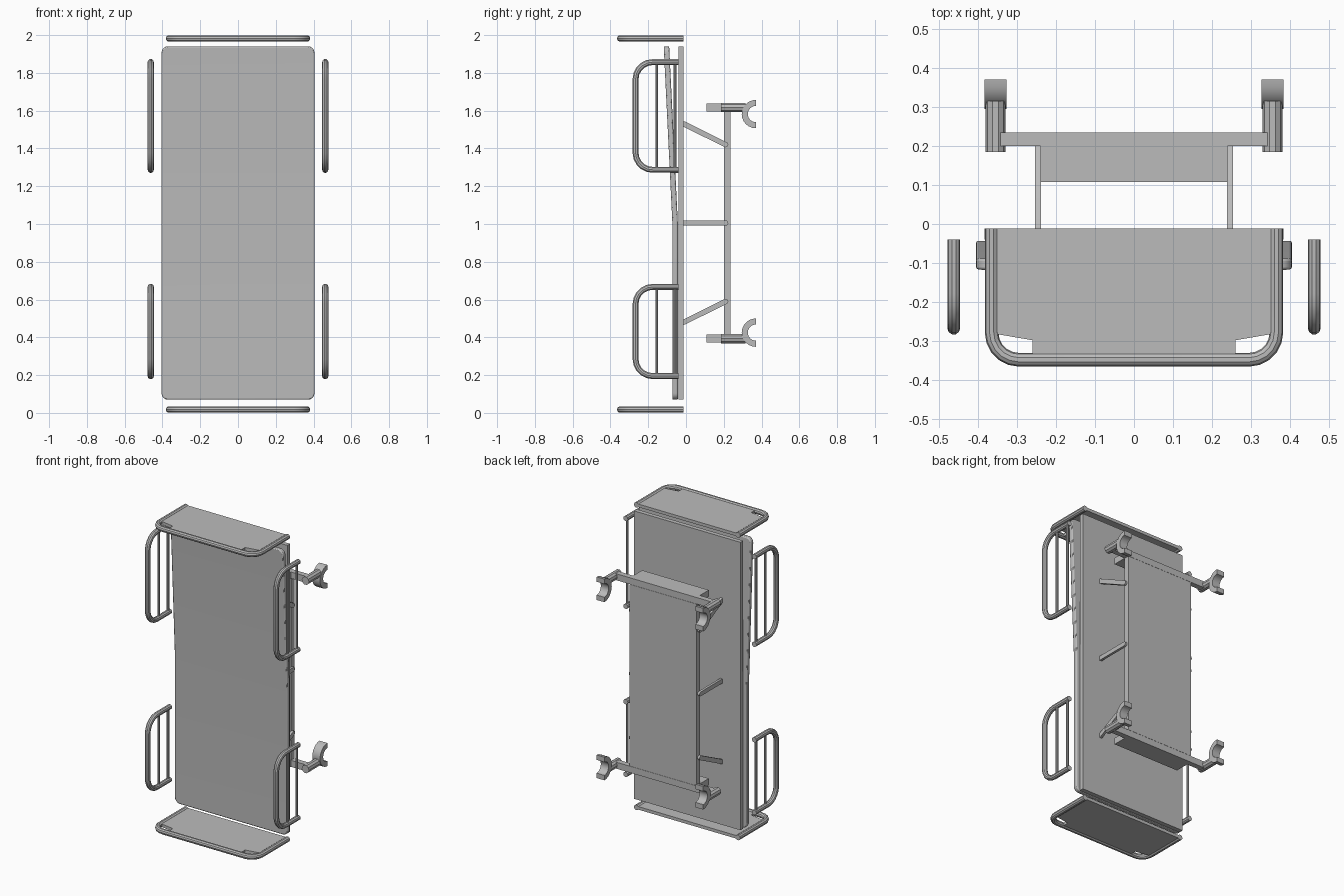
import bpy, bmesh, math
from mathutils import Vector

if "Cube" in bpy.data.objects:
    bpy.data.objects.remove(bpy.data.objects["Cube"], do_unlink=True)

GREY = (0.5, 0.5, 0.5, 1)
mat = bpy.data.materials.new("light grey")
mat.use_nodes = True
mat.diffuse_color = GREY
mat.node_tree.nodes["Principled BSDF"].inputs["Base Color"].default_value = GREY


def add_object(name, mesh, smooth=False):
    obj = bpy.data.objects.new(name, mesh)
    bpy.context.collection.objects.link(obj)
    mesh.materials.clear()
    mesh.materials.append(mat)
    if smooth:
        bpy.ops.object.select_all(action="DESELECT")
        obj.select_set(True)
        bpy.context.view_layer.objects.active = obj
        bpy.ops.object.shade_smooth_by_angle(angle=math.radians(35))
    return obj


def prism(name, outline, axis, lo, hi, smooth=False, edit=None):
    """Extrude a flat outline along x, y or z."""
    def place(a, b, h):
        return {"x": (h, a, b), "y": (a, h, b), "z": (a, b, h)}[axis]
    bm = bmesh.new()
    face = bm.faces.new([bm.verts.new(place(a, b, lo)) for a, b in outline])
    out = bmesh.ops.extrude_face_region(bm, geom=[face])
    shift = Vector(place(0, 0, hi - lo))
    bmesh.ops.translate(bm, verts=[v for v in out["geom"] if isinstance(v, bmesh.types.BMVert)], vec=shift)
    if edit:
        edit(bm)
    bmesh.ops.recalc_face_normals(bm, faces=bm.faces)
    mesh = bpy.data.meshes.new(name)
    bm.to_mesh(mesh)
    bm.free()
    return add_object(name, mesh, smooth)


def box(name, x0, x1, y0, y1, z0, z1):
    return prism(name, [(x0, y0), (x1, y0), (x1, y1), (x0, y1)], "z", z0, z1)


def rounded(points, radius, steps=5, closed=False):
    """Replace the corners of a path by curves."""
    pts = [Vector(p) for p in points]
    n = len(pts)
    path = []
    for i, p in enumerate(pts):
        if not closed and i in (0, n - 1):
            path.append(p)
            continue
        a = p + (pts[i - 1] - p).normalized() * radius
        b = p + (pts[(i + 1) % n] - p).normalized() * radius
        c = a + b - p
        for k in range(steps + 1):
            t = math.pi / 2 * k / steps
            path.append(c + (a - c) * math.cos(t) + (b - c) * math.sin(t))
    return path


def tube(name, points, radius):
    curve = bpy.data.curves.new(name, "CURVE")
    curve.dimensions = "3D"
    curve.bevel_depth = radius
    curve.bevel_resolution = 3
    curve.use_fill_caps = True
    spline = curve.splines.new("POLY")
    spline.points.add(len(points) - 1)
    for sp, p in zip(spline.points, points):
        sp.co = (*p, 1)
    temp = bpy.data.objects.new(name + "_path", curve)
    bpy.context.collection.objects.link(temp)
    dg = bpy.context.evaluated_depsgraph_get()
    mesh = bpy.data.meshes.new_from_object(temp.evaluated_get(dg))
    bpy.data.objects.remove(temp, do_unlink=True)
    return add_object(name, mesh, True)


# Bed base
box("bed_base", -0.383, 0.383, -0.04, -0.012, 0.07, 1.94)


# Mattress with its upper half tilted forward
def tilt_backrest(bm):
    bmesh.ops.bisect_plane(bm, geom=bm.verts[:] + bm.edges[:] + bm.faces[:],
                           plane_co=(0, 0, 1), plane_no=(0, 0, 1))
    for v in bm.verts:
        v.co.y -= max(0, v.co.z - 1) * 0.049


corners = [(-0.405, 0.07), (0.405, 0.07), (0.405, 1.94), (-0.405, 1.94)]
mattress = prism("mattress", rounded(corners, 0.035, closed=True), "y",
                 -0.072, -0.043, True, tilt_backrest)
bevel = mattress.modifiers.new("soft_edge", "BEVEL")
bevel.width = 0.006
bevel.segments = 2
bevel.limit_method = "ANGLE"
bevel.angle_limit = math.radians(50)

# End boards: plate with notched corners and a tube rim
half = [(0.365, -0.012), (0.365, -0.28), (0.26, -0.298), (0.26, -0.348)]
plate = half + [(-x, y) for x, y in reversed(half)]
for label, z in (("foot", 0.0175), ("head", 1.9825)):
    prism(label + "_board", plate, "z", z - 0.01, z + 0.01)
    rim = [(-0.365, -0.012, z), (-0.365, -0.348, z), (0.365, -0.348, z), (0.365, -0.012, z)]
    tube(label + "_board_rim", rounded(rim, 0.07), 0.0175)

# Side rails
for side, s in (("left", 1), ("right", -1)):
    x = s * 0.462
    for label, z0, z1 in (("lower", 0.195, 0.667), ("upper", 1.287, 1.857)):
        name = f"{side}_{label}_rail"
        loop = [(x, -0.04, z0), (x, -0.267, z0), (x, -0.267, z1), (x, -0.04, z1)]
        tube(name, rounded(loop, 0.09), 0.0165)
        for i, y in enumerate((-0.155, -0.058)):
            tube(f"{name}_bar_{i + 1}", [Vector((x, y, z0)), Vector((x, y, z1))], 0.008)

# Undercarriage panel
box("under_panel", -0.24, 0.24, 0.2, 0.235, 0.415, 1.595)


# Flat struts with rounded ends joining the base to the panel
def strut_outline(a, b, r):
    a, b = Vector(a), Vector(b)
    ang = math.atan2(b.y - a.y, b.x - a.x)
    pts = []
    for centre, start in ((a, ang + math.pi / 2), (b, ang - math.pi / 2)):
        for k in range(7):
            t = start + math.pi * k / 6
            pts.append((centre.x + r * math.cos(t), centre.y + r * math.sin(t)))
    return pts


struts = {"lower": (0.48, 0.59), "middle": (1.005, 1.005), "upper": (1.53, 1.42)}
for side, s in (("left", 1), ("right", -1)):
    for label, (z0, z1) in struts.items():
        prism(f"{side}_{label}_strut", strut_outline((-0.012, z0), (0.21, z1), 0.014),
              "x", s * 0.246 - 0.008, s * 0.246 + 0.008, True)

# Axles, flanges, caster stems and open caster forks
for label, z, fork_z in (("lower", 0.393, 0.425), ("upper", 1.617, 1.582)):
    box(label + "_flange", -0.24, 0.24, 0.108, 0.2, z - 0.021, z + 0.021)
    box(label + "_axle", -0.345, 0.345, 0.2, 0.235, z - 0.021, z + 0.021)
    arc = [math.pi / 2 + math.pi * k / 12 for k in range(13)]
    ring = [(0.37 + 0.075 * math.cos(t), fork_z + 0.075 * math.sin(t)) for t in arc]
    ring += [(0.37 + 0.043 * math.cos(t), fork_z + 0.043 * math.sin(t)) for t in reversed(arc)]
    for side, s in (("left", 1), ("right", -1)):
        x = s * 0.355
        tube(f"{side}_{label}_caster_stem", [Vector((x, 0.184, z)), Vector((x, 0.315, z))], 0.026)
        prism(f"{side}_{label}_caster_fork", ring, "x", x - 0.028, x + 0.028, True)
